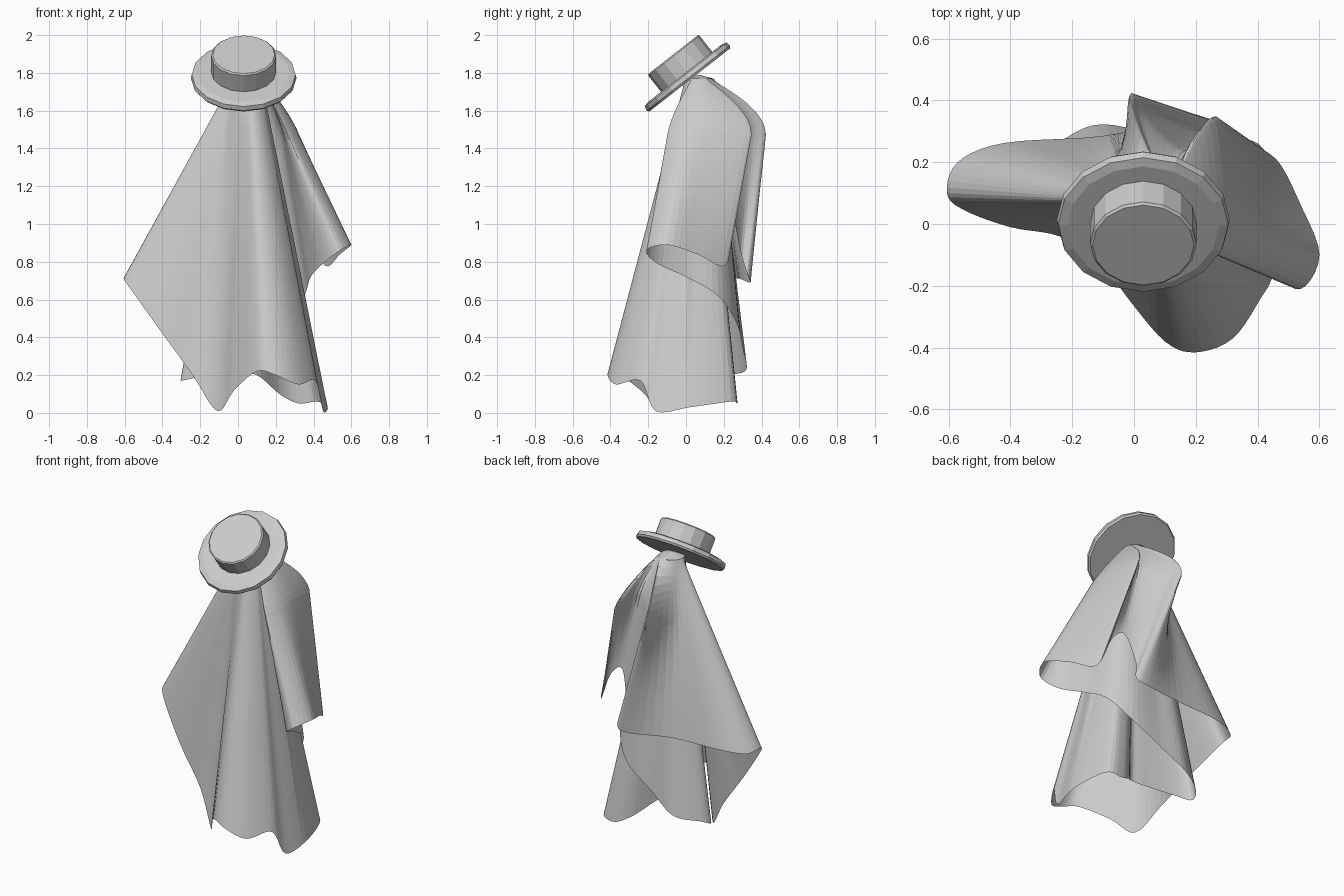
import bpy, math
from mathutils import Vector, Matrix

if "Cube" in bpy.data.objects:
    bpy.data.objects.remove(bpy.data.objects["Cube"])


def make_object(name, verts, faces):
    mesh = bpy.data.meshes.new(name)
    mesh.from_pydata(verts, [], faces)
    mesh.update()
    obj = bpy.data.objects.new(name, mesh)
    bpy.context.collection.objects.link(obj)
    return obj


def lathe(name, profile, sides, matrix):
    verts = [matrix @ Vector((r * math.cos(2 * math.pi * i / sides),
                              r * math.sin(2 * math.pi * i / sides), z))
             for r, z in profile for i in range(sides)]
    faces = [(k * sides + i, k * sides + (i + 1) % sides,
              (k + 1) * sides + (i + 1) % sides, (k + 1) * sides + i)
             for k in range(len(profile) - 1) for i in range(sides)]
    faces.append(tuple(reversed(range(sides))))
    faces.append(tuple(range((len(profile) - 1) * sides, len(profile) * sides)))
    return make_object(name, verts, faces)


def spline(points, i, t):
    n = len(points)
    a, b, c, d = (points[(i + k) % n] for k in (-1, 0, 1, 2))
    return 0.5 * (2 * b + (c - a) * t + (2 * a - 5 * b + 4 * c - d) * t * t
                  + (3 * b - a - 3 * c + d) * t ** 3)


# Hat: a brim and a crown, tipped forward
tilt = Matrix.Translation((0.03, 0.02, 1.763)) @ Matrix.Rotation(math.radians(38), 4, 'X')
lathe("hat_brim", [(0.272, 0), (0.28, 0.012), (0.275, 0.036), (0.245, 0.044)], 16, tilt)
lathe("hat_crown", [(0.172, 0.035), (0.172, 0.153), (0.164, 0.16)], 16,
      tilt @ Matrix.Translation((0, 0.013, 0)))

# Hem of the cloak: one closed, folded loop
hem = [Vector(p) for p in (
    # back fold and left wing
    (0.23, 0.29, 0.85), (0.26, 0.33, 0.72), (0.18, 0.34, 0.69), (-0.1, 0.285, 0.71),
    (-0.42, 0.262, 0.71), (-0.57, 0.2, 0.70), (-0.605, 0.1, 0.71), (-0.55, 0.045, 0.63),
    (-0.4, -0.01, 0.42), (-0.24, -0.04, 0.2),
    # front fall
    (-0.11, -0.12, 0.01), (-0.02, -0.24, 0.12), (0.1, -0.38, 0.22), (0.2, -0.415, 0.2),
    (0.32, -0.37, 0.15), (0.41, -0.24, 0.17),
    # right foot
    (0.45, -0.16, 0.01), (0.475, 0.02, 0.03), (0.42, 0.24, 0.06), (0.32, 0.27, 0.05),
    (0.22, 0.22, 0.1), (0.1, 0.08, 0.2), (0.0, 0.08, 0.2),
    # back left foot, wrapping up around the leg to the right wing
    (-0.2, 0.12, 0.19), (-0.3, 0.17, 0.17), (-0.27, 0.24, 0.2), (-0.13, 0.32, 0.23),
    (0.04, 0.3, 0.34), (0.24, 0.27, 0.47), (0.35, 0.17, 0.62), (0.385, 0.0, 0.72),
    # right wing
    (0.45, -0.15, 0.79), (0.54, -0.21, 0.86), (0.6, -0.1, 0.89), (0.54, 0.06, 0.84),
    (0.46, 0.21, 0.78), (0.37, 0.24, 0.98), (0.28, 0.25, 1.04))]

# Outward push of the folds near the shoulders
push = [Vector() for _ in hem]
for i, v in {0: (-0.1, 0.17, 0.02), 1: (-0.15, 0.23, 0.04), 2: (-0.13, 0.2, 0.02),
             3: (-0.03, 0.03, 0), 28: (0.03, 0.03, 0), 29: (0.04, 0.03, 0),
             30: (0.04, 0, 0), 31: (0.03, -0.05, 0), 32: (0.02, -0.05, 0),
             33: (0.04, 0, 0), 34: (0.05, 0.08, 0.02), 35: (0.05, 0.21, 0.0),
             36: (0.03, 0.17, 0), 37: (0, 0.08, 0)}.items():
    push[i] = Vector(v)

# Cloak: straight falls from a small neck ring to the hem
STEPS, ROWS = 5, 26
apex = Vector((0.05, 0.07, 1.79))
columns = []
for i in range(len(hem)):
    for s in range(STEPS):
        low, off = spline(hem, i, s / STEPS), spline(push, i, s / STEPS)
        out = Vector((low.x - apex.x, low.y - apex.y, 0))
        # the right leg starts further in, so it stays under the wrap
        reach = 0.05 if 17 <= i <= 22 else 0.075
        top = apex + out.normalized() * min(reach, 0.3 * out.length) - Vector((0, 0, 0.02))
        column = []
        for r in range(ROWS + 1):
            t = r / ROWS
            bump = math.sin(t / 0.3 * math.pi / 2) if t < 0.3 else (1 - t) / 0.7
            column.append(top.lerp(low, t) + off * bump)
        columns.append(column)
n, w = len(columns), ROWS + 1
verts = [p for column in columns for p in column] + [apex]
faces = []
for c in range(n):
    d = (c + 1) % n
    faces += [(c * w + r, c * w + r + 1, d * w + r + 1, d * w + r) for r in range(ROWS)]
    faces.append((n * w, c * w, d * w))
make_object("cloak", verts, faces)
